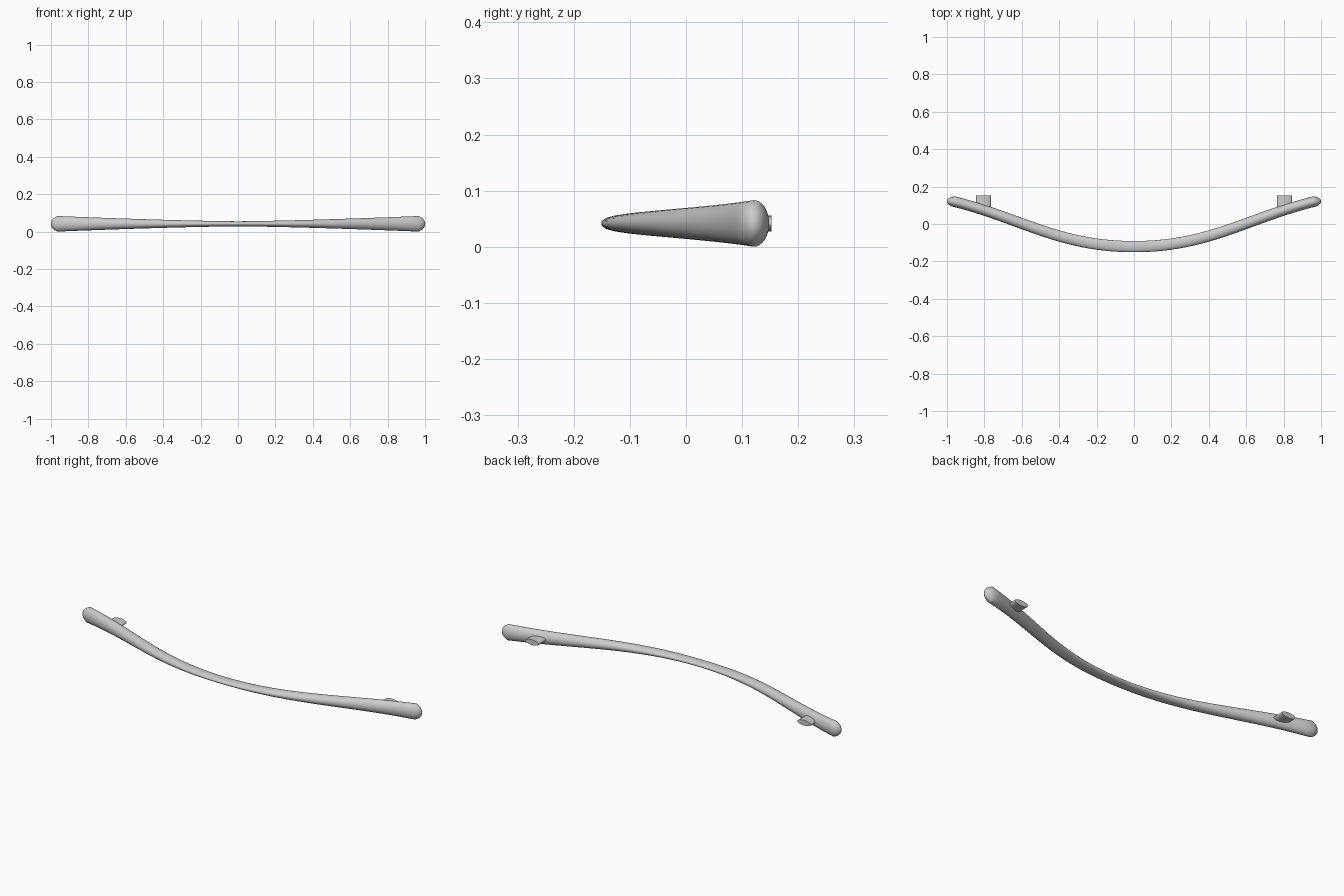
import bpy, bmesh, math
from mathutils import Vector

if "Cube" in bpy.data.objects:
    bpy.data.objects.remove(bpy.data.objects["Cube"])

ZC, SIDES = 0.0415, 32


def finish(name, bm):
    bmesh.ops.recalc_face_normals(bm, faces=bm.faces)
    mesh = bpy.data.meshes.new(name)
    bm.to_mesh(mesh)
    bm.free()
    ob = bpy.data.objects.new(name, mesh)
    bpy.context.collection.objects.link(ob)
    bpy.ops.object.select_all(action='DESELECT')
    ob.select_set(True)
    bpy.context.view_layer.objects.active = ob
    bpy.ops.object.shade_smooth_by_angle(angle=math.radians(32))
    return ob


def loft(name, sections):
    """Sections: (centre, horizontal axis, half width, half height)."""
    bm = bmesh.new()
    rings = []
    for c, side, w, h in sections:
        ring = []
        for i in range(SIDES):
            a = 2 * math.pi * i / SIDES
            ring.append(bm.verts.new(c + side * (w * math.cos(a)) + Vector((0, 0, h * math.sin(a)))))
        rings.append(ring)
    for r0, r1 in zip(rings, rings[1:]):
        for i in range(SIDES):
            j = (i + 1) % SIDES
            bm.faces.new((r0[i], r0[j], r1[j], r1[i]))
    bm.faces.new(rings[0])
    bm.faces.new(rings[-1])
    return finish(name, bm)


# Bowed bar: half path as a cubic curve, flaring in height towards the tip
P = [Vector(p) for p in ((0, -0.121, ZC), (0.4, -0.121, ZC), (0.6, 0.03, ZC), (0.966, 0.121, ZC))]
half = []
N = 28
for k in range(N + 1):
    t = k / N
    u = 1 - t
    c = P[0] * u**3 + P[1] * (3 * u * u * t) + P[2] * (3 * u * t * t) + P[3] * t**3
    d = ((P[1] - P[0]) * u * u + (P[2] - P[1]) * (2 * u * t) + (P[3] - P[2]) * t * t).normalized()
    half.append((c, Vector((-d.y, d.x, 0)), 0.030 - 0.002 * t, 0.0135 + 0.028 * (c.x / 0.966)**1.4))

# Domed tip
c, side, w, h = half[-1]
for off, s in ((0.019, 0.74), (0.030, 0.43), (0.034, 0.17)):
    half.append((c + Vector((off, off * 0.1, 0)), side, w * s, h * s))

# Mirror the half path across x = 0
mirrored = [(Vector((-c.x, c.y, c.z)), Vector((-s.x, s.y, 0)), w, h) for c, s, w, h in half[:0:-1]]
loft("handle_bar", mirrored + half)

# Oval mounting posts on the back
for sign, label in ((-1, "left"), (1, "right")):
    x = 0.805 * sign
    loft(label + "_mounting_post", [(Vector((x, y, ZC)), Vector((1, 0, 0)), 0.04, 0.014)
                                    for y in (0.075, 0.152)])
